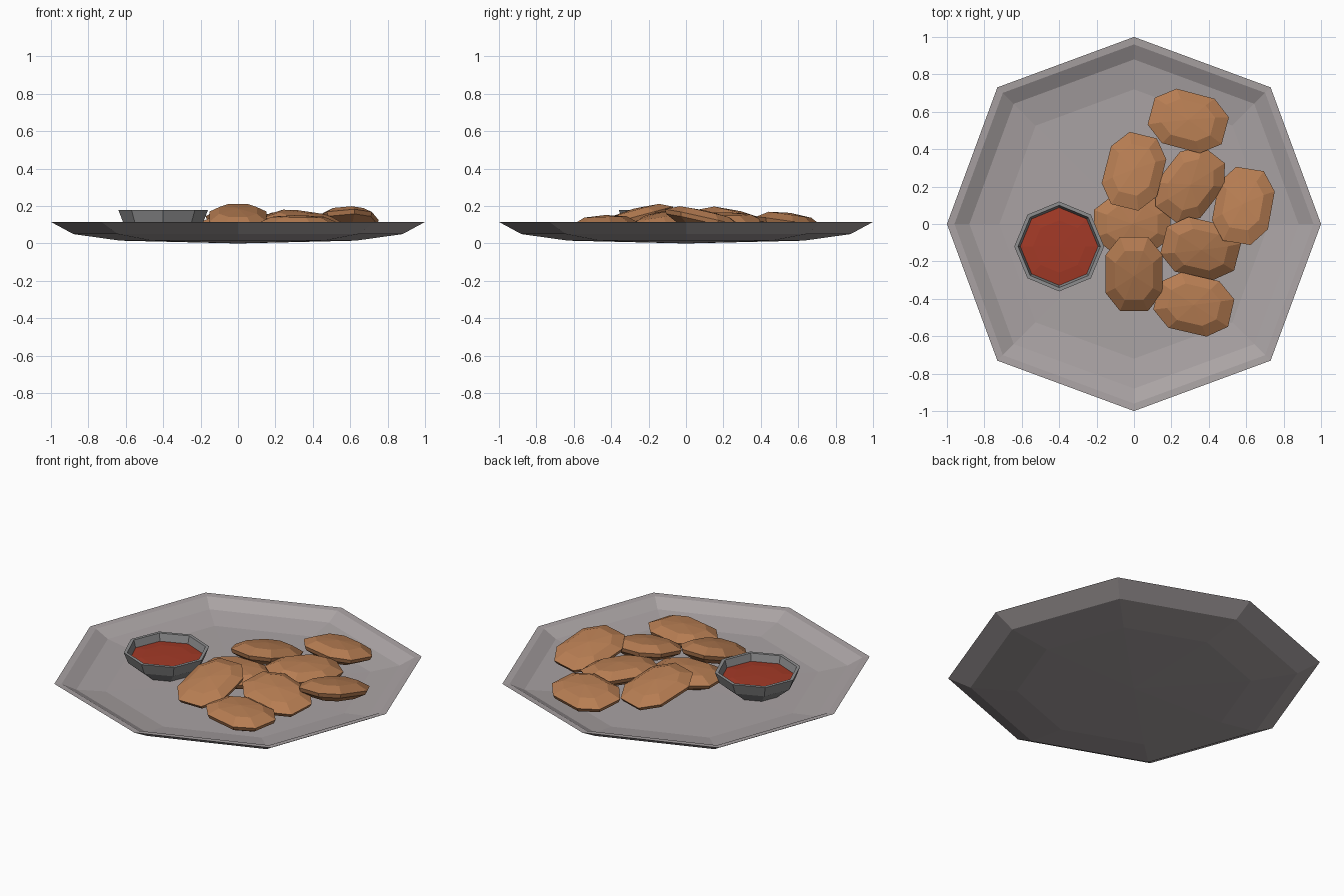
import bpy, bmesh, math
from mathutils import Matrix, Vector

if "Cube" in bpy.data.objects:
    bpy.data.objects.remove(bpy.data.objects["Cube"])


def material(name, rgb):
    m = bpy.data.materials.new(name)
    m.diffuse_color = (*rgb, 1)
    m.use_nodes = True
    m.node_tree.nodes["Principled BSDF"].inputs["Base Color"].default_value = m.diffuse_color
    return m


PLATE = material("warm grey", (0.40, 0.365, 0.37))
BOWL = material("neutral grey", (0.27, 0.27, 0.275))
SAUCE = material("sauce red", (0.37, 0.042, 0.02))
CRUMB = material("crumb brown", (0.47, 0.205, 0.085))


def stack(name, outline, profile, mat, location=(0, 0, 0), turn=None):
    """Skin scaled copies of an outline; profile is (scale, z), scale 0 is a pole."""
    bm = bmesh.new()
    n = len(outline)
    rings = []
    for s, z in profile:
        pts = outline if s else [(0, 0)]
        rings.append([bm.verts.new((x * s, y * s, z)) for x, y in pts])
    for a, b in zip(rings, rings[1:]):
        for i in range(n):
            j = (i + 1) % n
            if len(a) == 1:
                bm.faces.new((a[0], b[j], b[i]))
            elif len(b) == 1:
                bm.faces.new((a[i], a[j], b[0]))
            else:
                bm.faces.new((a[i], a[j], b[j], b[i]))
    if turn is not None:
        bm.transform(turn)
    bmesh.ops.recalc_face_normals(bm, faces=bm.faces)
    mesh = bpy.data.meshes.new(name)
    bm.to_mesh(mesh)
    bm.free()
    mesh.materials.append(mat)
    ob = bpy.data.objects.new(name, mesh)
    ob.location = location
    bpy.context.collection.objects.link(ob)
    return ob


def octagon(diagonal=1.0):
    return [(math.cos(i * math.pi / 4) * (diagonal if i % 2 else 1),
             math.sin(i * math.pi / 4) * (diagonal if i % 2 else 1)) for i in range(8)]


# Shallow eight-sided plate, underside then inside
stack("plate", octagon(1.033),
      [(0, 0), (0.63, 0.015), (0.88, 0.05), (1.0, 0.115),
       (0.96, 0.112), (0.88, 0.07), (0.72, 0.045), (0, 0.04)], PLATE)

# Dip bowl and its sauce
spot = (-0.4, -0.12, 0)
stack("dip_bowl", octagon(),
      [(0, 0.045), (0.13, 0.045), (0.215, 0.115), (0.24, 0.18),
       (0.22, 0.18), (0.205, 0.125), (0, 0.10)], BOWL, spot)
stack("sauce", octagon(),
      [(0, 0.11), (0.205, 0.128), (0.212, 0.135), (0.14, 0.143), (0, 0.145)], SAUCE, spot)

# Nuggets: centre, heading, tilt about x, tilt about y (degrees)
NUGGET = [(0.205, -0.075), (0.205, 0.075), (0.105, 0.152), (-0.105, 0.152),
          (-0.205, 0.075), (-0.205, -0.075), (-0.105, -0.152), (0.105, -0.152)]
SIDE = [(0, -0.05), (0.62, -0.048), (0.95, -0.015), (1.0, 0.008),
        (0.66, 0.042), (0, 0.052)]
PLACES = [
    ((0.29, 0.55, 0.112), -15, -8, 0),
    ((0.00, 0.28, 0.122), 76, -14, 0),
    ((0.30, 0.21, 0.115), 52, 0, 4),
    ((0.585, 0.095, 0.125), 80, -13, -3),
    ((-0.01, 0.00, 0.098), 0, 0, 0),
    ((0.00, -0.265, 0.136), 90, 15, 0),
    ((0.355, -0.13, 0.113), -14, 10, 6),
    ((0.32, -0.43, 0.10), -13, 2, 0),
]
for k, (loc, heading, tx, ty) in enumerate(PLACES, 1):
    turn = (Matrix.Rotation(math.radians(tx), 4, 'X')
            @ Matrix.Rotation(math.radians(ty), 4, 'Y')
            @ Matrix.Rotation(math.radians(heading), 4, 'Z'))
    stack(f"nugget_{k}", NUGGET, SIDE, CRUMB, loc, turn)
